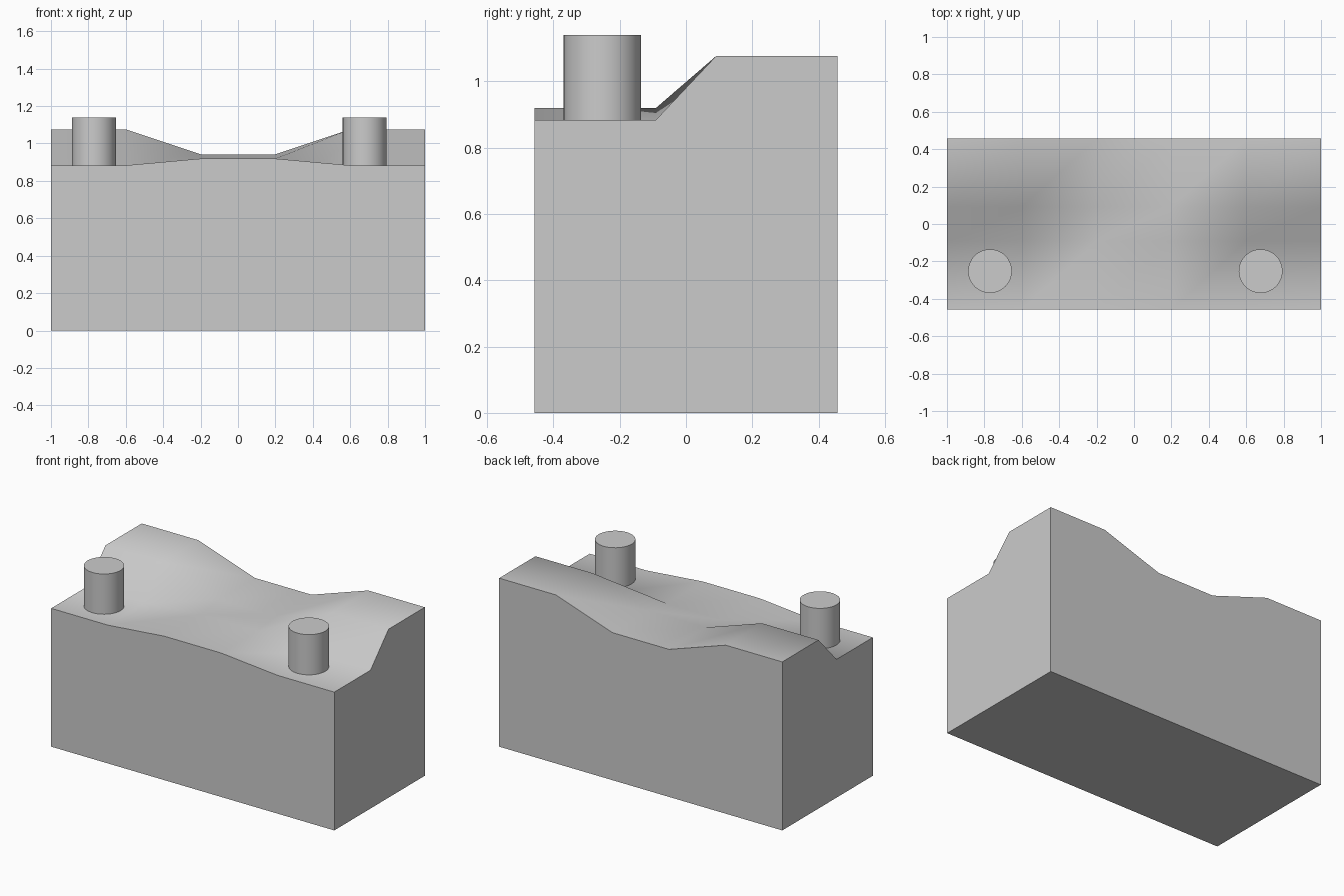
import bpy, bmesh, math

if "Cube" in bpy.data.objects:
    bpy.data.objects.remove(bpy.data.objects["Cube"])

HALF_DEPTH = 0.457
STATIONS = [-1, -0.6, -0.2, 0.2, 0.6, 1]
LOW = [0.883, 0.883, 0.919, 0.919, 0.883, 0.883]     # front shelf heights
HIGH = [1.076, 1.076, 0.942, 0.942, 1.076, 1.076]    # rear ridge heights


def smooth(obj, degrees):
    bpy.ops.object.select_all(action='DESELECT')
    obj.select_set(True)
    bpy.context.view_layer.objects.active = obj
    bpy.ops.object.shade_smooth_by_angle(angle=math.radians(degrees))


# Block with a stepped top: front shelf, ramp and rear ridge, dipping mid-length
bm = bmesh.new()
rows = []
for x, lo, hi in zip(STATIONS, LOW, HIGH):
    section = [(-HALF_DEPTH, lo), (-0.091, lo), (0.091, hi), (HALF_DEPTH, hi)]
    rows.append([bm.verts.new((x, y, z)) for y, z in section])
for a, b in zip(rows, rows[1:]):
    bm.faces.new((a[0], b[0], b[1], a[1]))
    bm.faces.new((a[1], b[1], b[2]))
    bm.faces.new((a[1], b[2], a[2]))
    bm.faces.new((a[2], b[2], b[3], a[3]))

# Flat walls and underside
fl, fr, br, bl = [bm.verts.new((x, y, 0)) for x, y in
                  ((-1, -HALF_DEPTH), (1, -HALF_DEPTH), (1, HALF_DEPTH), (-1, HALF_DEPTH))]
bm.faces.new([fl, fr] + [r[0] for r in reversed(rows)])
bm.faces.new([br, bl] + [r[3] for r in rows])
bm.faces.new([fr, br] + rows[-1][::-1])
bm.faces.new([bl, fl] + rows[0])
bm.faces.new((fl, bl, br, fr))
bmesh.ops.recalc_face_normals(bm, faces=bm.faces)
mesh = bpy.data.meshes.new("ridged_block")
bm.to_mesh(mesh)
bm.free()
block = bpy.data.objects.new("ridged_block", mesh)
bpy.context.collection.objects.link(block)
smooth(block, 60)

# Two round pegs standing on the front shelf
for name, x in (("left_peg", -0.77), ("right_peg", 0.677)):
    bottom, top = 0.882, 1.14
    bpy.ops.mesh.primitive_cylinder_add(vertices=48, radius=0.117, depth=top - bottom,
                                        location=(x, -0.252, (top + bottom) / 2))
    peg = bpy.context.object
    peg.name = name
    smooth(peg, 40)
